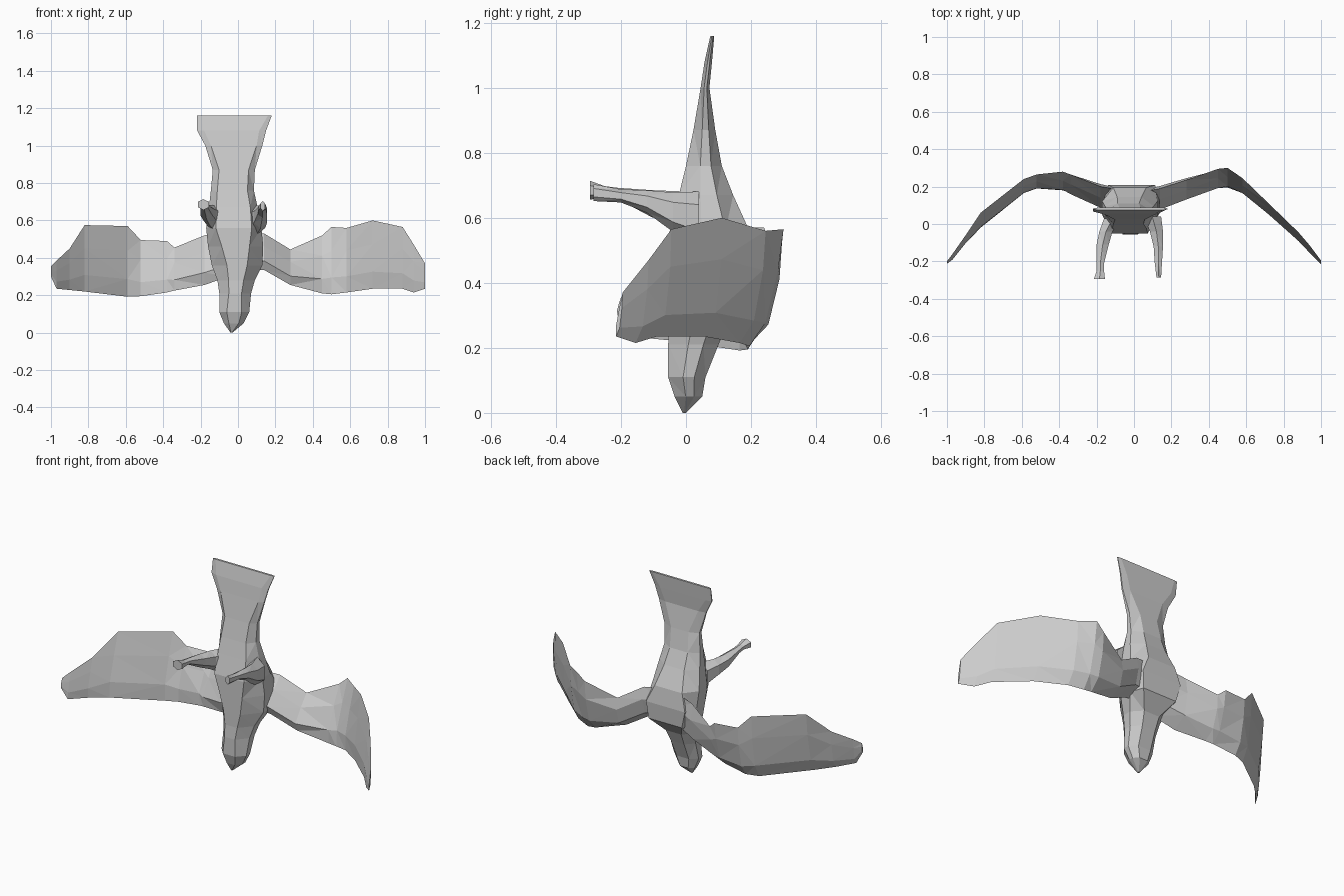
import bpy, bmesh, math
from mathutils import Vector


def loft(name, rings):
    """Skin a row of equal-sized rings, cap the ends, keep flat triangles."""
    bm = bmesh.new()
    vs = [[bm.verts.new(p) for p in r] for r in rings]
    n = len(rings[0])
    for a, b in zip(vs, vs[1:]):
        for i in range(n):
            j = (i + 1) % n
            bm.faces.new((a[i], a[j], b[j], b[i]))
    bm.faces.new(vs[0][::-1])
    bm.faces.new(vs[-1])
    bmesh.ops.remove_doubles(bm, verts=bm.verts, dist=0.0005)
    bmesh.ops.triangulate(bm, faces=bm.faces)
    bmesh.ops.recalc_face_normals(bm, faces=bm.faces)
    me = bpy.data.meshes.new(name)
    bm.to_mesh(me)
    bm.free()
    ob = bpy.data.objects.new(name, me)
    bpy.context.collection.objects.link(ob)
    return ob


def ngon(lo_u, hi_u, lo_v, hi_v, n):
    """Points (u, v) of an n-gon filling the given box, flats on the sides."""
    k = 1 / math.cos(math.pi / n)
    cu, cv, ru, rv = (lo_u + hi_u) / 2, (lo_v + hi_v) / 2, (hi_u - lo_u) / 2, (hi_v - lo_v) / 2
    angs = [(i + 0.5) * math.tau / n for i in range(n)]
    return [(cu + ru * k * math.cos(a), cv + rv * k * math.sin(a)) for a in angs]


def body_ring(z, a, b, c, d, front, back):
    """Cross-section with a flat breast and a flat back of given width shares."""
    m, r, h = (a + b) / 2, (b - a) / 2, d - c
    return [(m - r * front, c, z), (m + r * front, c, z),
            (b, c + h * .4, z), (b, c + h * .7, z),
            (m + r * back, d, z), (m - r * back, d, z),
            (a, c + h * .7, z), (a, c + h * .4, z)]


# Body, head down, ending in the flat fanned tail:
# z, x min, x max, y min, y max, breast share, back share
body = [
    (0.00, -0.04, -0.03, -0.01, 0.00, .5, .5),
    (0.05, -0.075, 0.03, -0.035, 0.05, .5, .5),
    (0.11, -0.10, 0.06, -0.055, 0.06, .5, .5),
    (0.21, -0.10, 0.07, -0.055, 0.10, .4, .5),
    (0.28, -0.11, 0.09, -0.05, 0.13, .4, .5),
    (0.36, -0.14, 0.13, -0.05, 0.20, .4, .8),
    (0.46, -0.16, 0.135, -0.05, 0.208, .5, .85),
    (0.56, -0.17, 0.125, -0.05, 0.195, .65, .6),
    (0.67, -0.155, 0.105, -0.022, 0.145, .7, .5),
    (0.76, -0.145, 0.085, 0.00, 0.11, .7, .5),
    (0.87, -0.135, 0.09, 0.023, 0.09, .7, .5),
    (1.00, -0.175, 0.13, 0.045, 0.072, .8, .7),
    (1.08, -0.218, 0.15, 0.057, 0.08, .8, .8),
    (1.16, -0.218, 0.18, 0.075, 0.087, .9, .9),
]
loft("body_and_tail", [body_ring(*row) for row in body])


def wing(name, stations):
    """Station: x, trailing y, trailing z, leading y, leading z, thickness."""
    rings = []
    for x, yt, zt, yl, zl, t in stations:
        def at(f, off):
            return Vector((x, yt + (yl - yt) * f + off, zt + (zl - zt) * f))
        rings.append([at(0, 0), at(.35, t * .5), at(.8, t * .7),
                      at(1, 0), at(.75, -t * .5), at(.35, -t * .3)])
    return loft(name, rings)


wing("right_wing", [
    (0.04, 0.17, 0.54, 0.10, 0.34, 0.07),
    (0.14, 0.19, 0.53, 0.10, 0.335, 0.09),
    (0.28, 0.235, 0.445, 0.15, 0.255, 0.08),
    (0.45, 0.295, 0.52, 0.195, 0.21, 0.055),
    (0.50, 0.30, 0.565, 0.195, 0.205, 0.04),
    (0.58, 0.245, 0.56, 0.165, 0.215, 0.04),
    (0.72, 0.11, 0.60, 0.055, 0.235, 0.035),
    (0.88, -0.045, 0.565, -0.09, 0.235, 0.025),
    (0.94, -0.115, 0.47, -0.155, 0.215, 0.02),
    (1.00, -0.195, 0.37, -0.215, 0.235, 0.01),
])
wing("left_wing", [
    (-0.05, 0.18, 0.55, 0.09, 0.30, 0.07),
    (-0.18, 0.20, 0.52, 0.11, 0.255, 0.09),
    (-0.34, 0.265, 0.455, 0.165, 0.225, 0.06),
    (-0.38, 0.28, 0.49, 0.18, 0.215, 0.045),
    (-0.52, 0.265, 0.495, 0.19, 0.195, 0.035),
    (-0.59, 0.24, 0.57, 0.165, 0.192, 0.035),
    (-0.82, 0.06, 0.575, -0.02, 0.22, 0.03),
    (-0.90, -0.06, 0.45, -0.10, 0.228, 0.025),
    (-0.97, -0.16, 0.385, -0.19, 0.235, 0.015),
    (-1.00, -0.20, 0.355, -0.21, 0.30, 0.01),
])


# Legs reaching forward: y, x min, x max, z min, z max
def leg(name, rows):
    loft(name, [[(u, y, v) for u, v in ngon(a, b, c, d, 6)] for y, a, b, c, d in rows])


leg("left_leg", [
    (0.03, -0.16, -0.07, 0.54, 0.67),
    (-0.04, -0.185, -0.115, 0.58, 0.675),
    (-0.11, -0.20, -0.135, 0.61, 0.68),
    (-0.21, -0.20, -0.16, 0.66, 0.69),
    (-0.25, -0.20, -0.16, 0.665, 0.695),
    (-0.295, -0.215, -0.155, 0.66, 0.71),
])
leg("right_leg", [
    (0.04, 0.05, 0.145, 0.53, 0.67),
    (-0.04, 0.085, 0.155, 0.565, 0.67),
    (-0.12, 0.105, 0.155, 0.62, 0.68),
    (-0.20, 0.11, 0.15, 0.65, 0.685),
    (-0.285, 0.12, 0.145, 0.655, 0.70),
])
